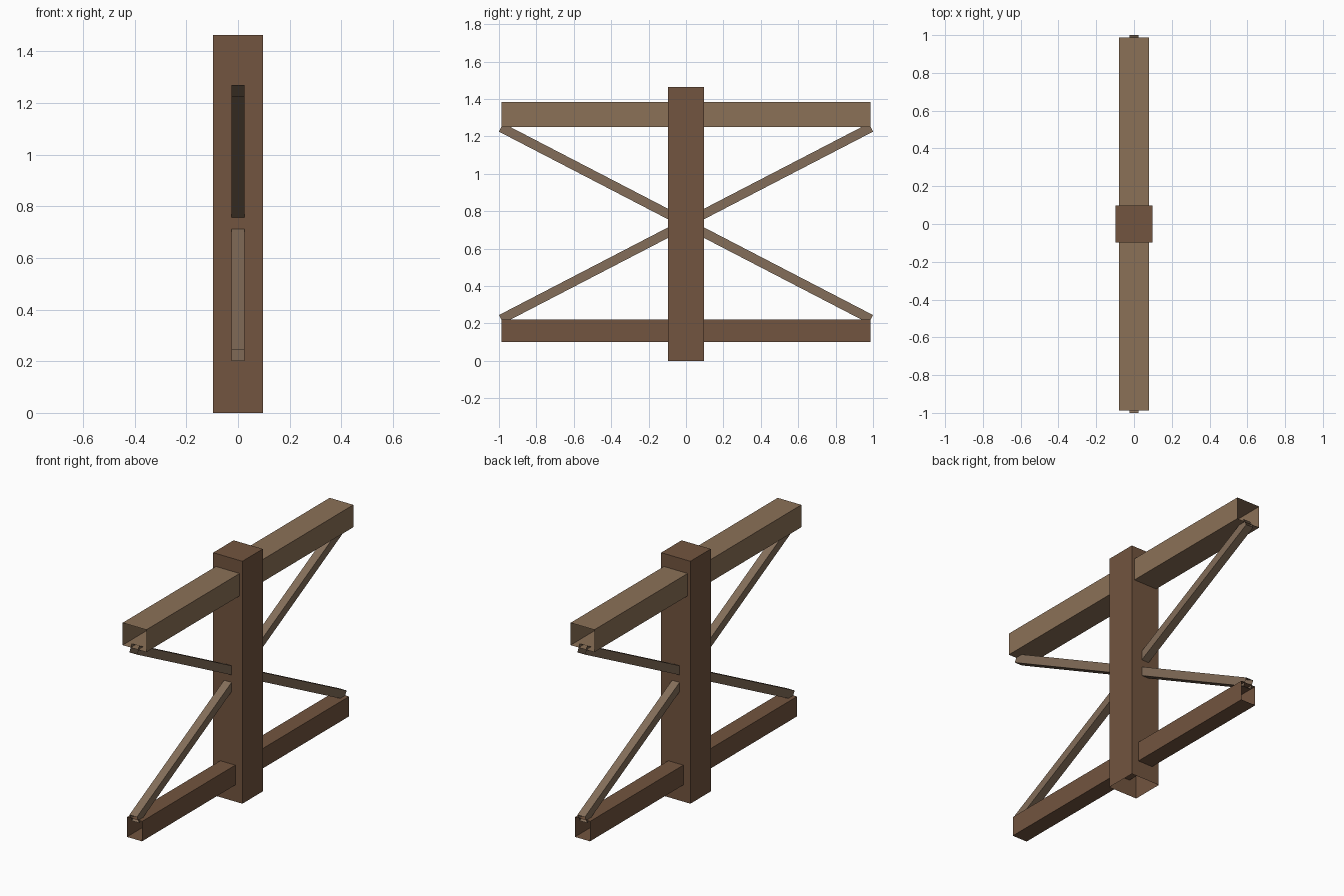
import bpy, bmesh
from mathutils import Vector, Matrix

if "Cube" in bpy.data.objects:
    bpy.data.objects.remove(bpy.data.objects["Cube"])


def material(name, rgb):
    m = bpy.data.materials.new(name)
    m.diffuse_color = (*rgb, 1)
    m.use_nodes = True
    m.node_tree.nodes["Principled BSDF"].inputs["Base Color"].default_value = m.diffuse_color
    return m


def box(name, size, centre, mat, open_dirs, tilt=0.0):
    """Box with the faces pointing along open_dirs removed, tilted about x."""
    bm = bmesh.new()
    bmesh.ops.create_cube(bm, size=1, matrix=Matrix.Diagonal((*size, 1)))
    bm.normal_update()
    ends = [f for f in bm.faces
            if any(f.normal.dot(Vector(d)) > 0.9 for d in open_dirs)]
    bmesh.ops.delete(bm, geom=ends, context='FACES')
    bm.transform(Matrix.Translation(centre) @ Matrix.Rotation(tilt, 4, 'X'))
    mesh = bpy.data.meshes.new(name)
    bm.to_mesh(mesh)
    bm.free()
    mesh.materials.append(mat)
    obj = bpy.data.objects.new(name, mesh)
    bpy.context.collection.objects.link(obj)
    return obj


dark_wood = material("dark_wood", (0.17, 0.09, 0.05))
light_wood = material("light_wood", (0.26, 0.165, 0.095))
brace_wood = material("brace_wood", (0.23, 0.155, 0.10))
ENDS = [(0, 1, 0), (0, -1, 0)]

# Upright post, open underneath
box("post", (0.195, 0.195, 1.463), (0, 0, 0.7315), dark_wood, [(0, 0, -1)])

# Horizontal beams, open at both ends
box("top_beam", (0.158, 1.974, 0.135), (0, 0, 1.317), light_wood, ENDS)
box("bottom_beam", (0.10, 1.974, 0.12), (0, 0, 0.16), dark_wood, ENDS)

# Crossing diagonal braces, open at both ends
span = Vector((0, 2 * 0.9885, 1.025))
for name, side in (("rising_brace", 1), ("falling_brace", -1)):
    tilt = Vector((span.y, span.z)).angle(Vector((1, 0))) * side
    box(name, (0.05, span.length, 0.05), (0, 0, 0.735), brace_wood, ENDS, tilt)
